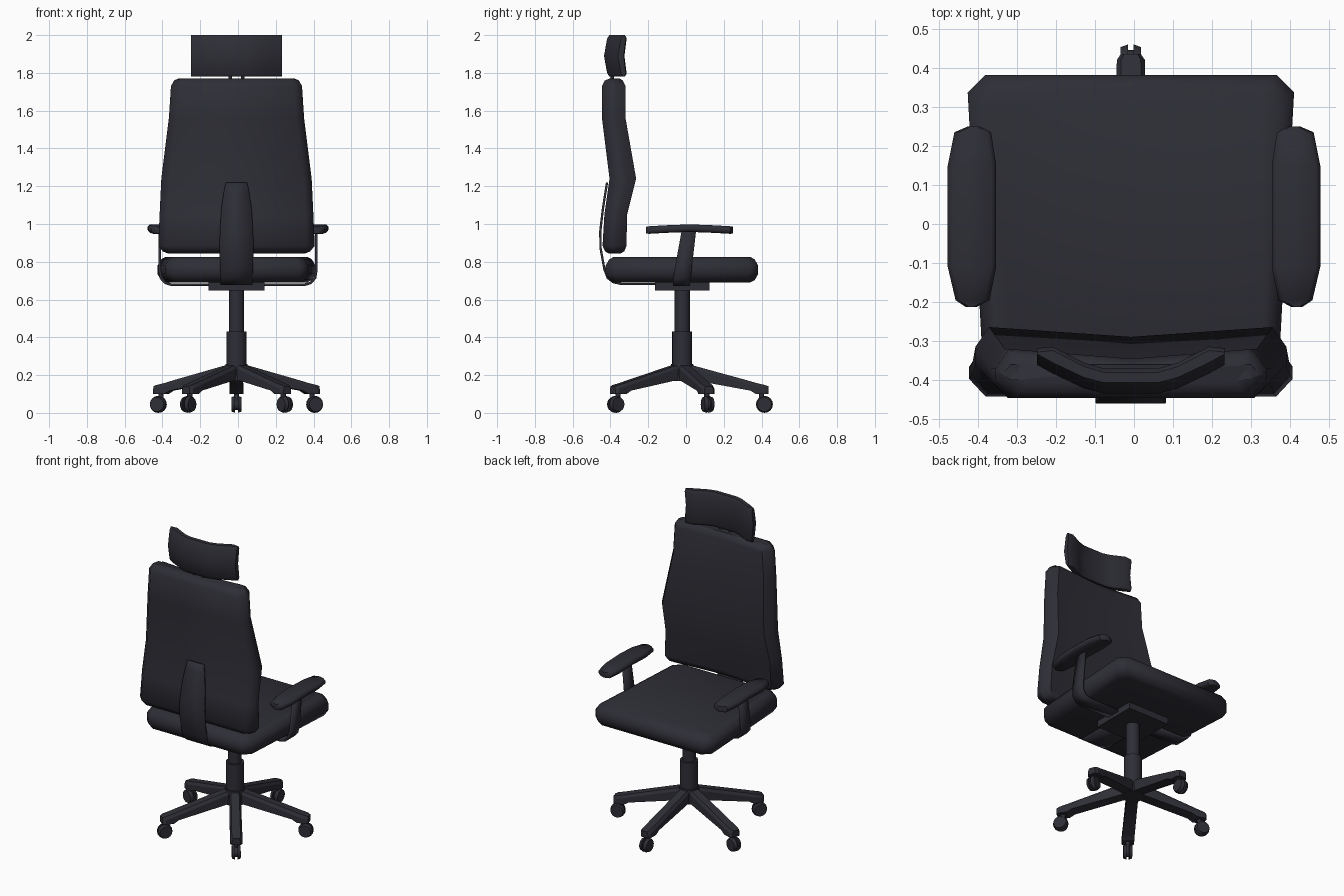
import bpy, bmesh, math
from mathutils import Matrix, Vector

if "Cube" in bpy.data.objects:
    bpy.data.objects.remove(bpy.data.objects["Cube"])

CX, CY = -0.008, -0.02          # axis of the column and base
mat = bpy.data.materials.new("charcoal")
mat.diffuse_color = (0.027, 0.027, 0.037, 1)
mat.use_nodes = True
mat.node_tree.nodes["Principled BSDF"].inputs["Base Color"].default_value = mat.diffuse_color


def finish(name, bm, angle=50, recalc=True):
    if recalc:
        bmesh.ops.recalc_face_normals(bm, faces=bm.faces)
    me = bpy.data.meshes.new(name)
    bm.to_mesh(me)
    bm.free()
    me.materials.append(mat)
    ob = bpy.data.objects.new(name, me)
    bpy.context.collection.objects.link(ob)
    bpy.ops.object.select_all(action='DESELECT')
    ob.select_set(True)
    bpy.context.view_layer.objects.active = ob
    bpy.ops.object.shade_smooth_by_angle(angle=math.radians(angle))
    return ob


def loft(name, rings, angle=50, matrix=None):
    """Skin closed rings of equal length and cap both ends."""
    bm = bmesh.new()
    vs = [[bm.verts.new(p) for p in r] for r in rings]
    n = len(vs[0])
    for a, b in zip(vs, vs[1:]):
        for i in range(n):
            j = (i + 1) % n
            bm.faces.new((a[i], a[j], b[j], b[i]))
    bm.faces.new(vs[0])
    bm.faces.new(vs[-1])
    if matrix:
        bm.transform(matrix)
    return finish(name, bm, angle)


def strap(name, pairs, thickness):
    """Bent flat bar: a strip between left and right points, thickened."""
    bm = bmesh.new()
    vs = [[bm.verts.new(p) for p in pr] for pr in pairs]
    for a, b in zip(vs, vs[1:]):
        bm.faces.new((a[0], a[1], b[1], b[0]))
    ob = finish(name, bm, 40)
    mod = ob.modifiers.new("thickness", 'SOLIDIFY')
    mod.thickness = thickness
    mod.offset = 0
    return ob


def cylinder(name, r1, r2, z0, z1, x=CX, y=CY, seg=24):
    bm = bmesh.new()
    bmesh.ops.create_cone(bm, cap_ends=True, segments=seg, radius1=r1, radius2=r2,
                          depth=z1 - z0, matrix=Matrix.Translation((x, y, (z0 + z1) / 2)))
    return finish(name, bm)


# Seat cushion: chamfered slab, narrower towards the backrest
def seat_ring(z, d):
    f, b, c = 0.382 - d, -0.425 + d, 0.045
    wf, wb = 0.418 - d, 0.378 - d
    half = [(wb - c, b), (wb, b + c), (wf, f - c), (wf - c, f)]
    pts = half + [(-x, y) for x, y in reversed(half)]
    return [(CX + x, y, z) for x, y in pts]


loft("seat", [seat_ring(z, d) for z, d in
              ((0.69, 0.045), (0.703, 0.018), (0.735, 0), (0.78, 0), (0.812, 0.018), (0.825, 0.04))])


# Backrest: waisted panel with a lumbar bulge and hollow front
def back_ring(z, w, yb, yf):
    half = [(w - 0.042, yb), (w, yb + 0.045), (w, yf - 0.05), (w - 0.035, yf)]
    pts = half + [(0, yf - 0.025)] + [(-x, y) for x, y in reversed(half)]
    return [(CX + x, y, z) for x, y in pts]


loft("backrest", [back_ring(*r) for r in (
    (0.845, 0.365, -0.41, -0.345), (0.855, 0.39, -0.428, -0.327), (0.885, 0.414, -0.442, -0.315),
    (1.05, 0.407, -0.432, -0.312), (1.24, 0.398, -0.405, -0.264), (1.56, 0.358, -0.445, -0.32),
    (1.73, 0.347, -0.445, -0.32), (1.76, 0.33, -0.43, -0.335), (1.77, 0.308, -0.405, -0.35))])

# Headrest: curved pad wrapping forward at both ends
half = [(0.24, -0.345, -0.318), (0.2, -0.367, -0.314), (0.12, -0.405, -0.355), (0.07, -0.418, -0.37)]
stations = [(-x, b, f) for x, b, f in half] + [(x, b, f) for x, b, f in reversed(half)]


def head_ring(x, b, f):
    yz = [(b, 1.8), (b - 0.016, 1.89), (b, 1.98), (b + 0.012, 2.0), (f - 0.01, 2.0),
          (f, 1.985), (f - 0.012, 1.89), (f, 1.795), (f - 0.01, 1.78), (b + 0.012, 1.78)]
    return [(CX + x, y, z) for y, z in yz]


loft("headrest", [head_ring(*s) for s in stations])
for s in (-1, 1):
    cylinder("headrest_post", 0.009, 0.009, 1.74, 1.82, CX + s * 0.033, -0.39, 12)

# Back support bar running from under the seat up the backrest
strap("back_support", [((CX - w, y, z), (CX + w, y, z)) for y, z, w in (
    (0.0, 0.682, 0.085), (-0.34, 0.682, 0.085), (-0.385, 0.692, 0.085), (-0.415, 0.715, 0.085),
    (-0.432, 0.76, 0.087), (-0.452, 0.87, 0.09), (-0.454, 0.96, 0.088), (-0.44, 1.08, 0.08),
    (-0.426, 1.17, 0.067), (-0.418, 1.22, 0.056))], 0.012)


# Armrests: arched pads on bent bars
def pad_ring(s, y, x0, x1, zb, zt):
    c = min(0.012, (x1 - x0) / 4)
    xz = [(x0 + c, zb), (x1 - c, zb), (x1, zb + 0.012), (x1, zt - 0.012),
          (x1 - c, zt), (x0 + c, zt), (x0, zt - 0.012), (x0, zb + 0.012)]
    return [(s * x, y, z) for x, z in xz]


for s, side in ((-1, "left"), (1, "right")):
    loft(side + "_arm_pad", [pad_ring(s, *r) for r in (
        (-0.212, 0.402, 0.432, 0.95, 0.985), (-0.195, 0.37, 0.457, 0.948, 0.988),
        (-0.11, 0.353, 0.477, 0.953, 0.993), (0.02, 0.353, 0.478, 0.958, 0.998),
        (0.15, 0.353, 0.477, 0.953, 0.993), (0.235, 0.366, 0.46, 0.948, 0.988),
        (0.25, 0.395, 0.425, 0.95, 0.985))])
    strap(side + "_arm_support", [((s * x, y0, z), (s * x, y1, z)) for x, z, y0, y1 in (
        (0.08, 0.678, -0.07, 0.02), (0.35, 0.678, -0.07, 0.02), (0.385, 0.688, -0.07, 0.022),
        (0.408, 0.715, -0.067, 0.025), (0.415, 0.76, -0.06, 0.03), (0.415, 0.97, -0.022, 0.054))], 0.014)

# Tilt mechanism and gas column
bm = bmesh.new()
bmesh.ops.create_cube(bm, size=1, matrix=Matrix.Translation((CX, CY, 0.671))
                      @ Matrix.Diagonal((0.295, 0.29, 0.044, 1)))
finish("mechanism_box", bm, 30)
cylinder("column_upper", 0.04, 0.04, 0.42, 0.66)
cylinder("column_sleeve", 0.053, 0.053, 0.2, 0.43)
cylinder("base_hub", 0.066, 0.058, 0.17, 0.26)


# Five-star base with twin-wheel casters
def leg_ring(r, w, zb, zt):
    zc = zt - 0.018
    return [(-w, r, zb), (w, r, zb), (w, r, zc), (w * 0.7, r, zt), (-w * 0.7, r, zt), (-w, r, zc)]


for i in range(5):
    m = Matrix.Translation((CX, CY, 0)) @ Matrix.Rotation(i * math.tau / 5, 4, 'Z')
    loft("base_leg", [leg_ring(*r) for r in (
        (0.0, 0.034, 0.18, 0.268), (0.05, 0.034, 0.175, 0.253), (0.36, 0.036, 0.118, 0.168),
        (0.39, 0.037, 0.1, 0.159), (0.44, 0.036, 0.1, 0.147), (0.456, 0.025, 0.1, 0.141))], 30, m)
    p = m @ Vector((0, 0.42, 0))
    cylinder("caster_stem", 0.014, 0.014, 0.06, 0.11, p.x, p.y, 12)
    bm = bmesh.new()
    for x, r1, r2, d in ((-0.0165, 0.038, 0.045, 0.019), (0.0165, 0.045, 0.038, 0.019),
                         (0, 0.03, 0.03, 0.02)):
        bmesh.ops.create_cone(bm, cap_ends=True, segments=16, radius1=r1, radius2=r2, depth=d,
                              matrix=m @ Matrix.Translation((x, 0.435, 0.0452))
                              @ Matrix.Rotation(math.pi / 2, 4, 'Y'))
    finish("caster_wheels", bm, 35)
